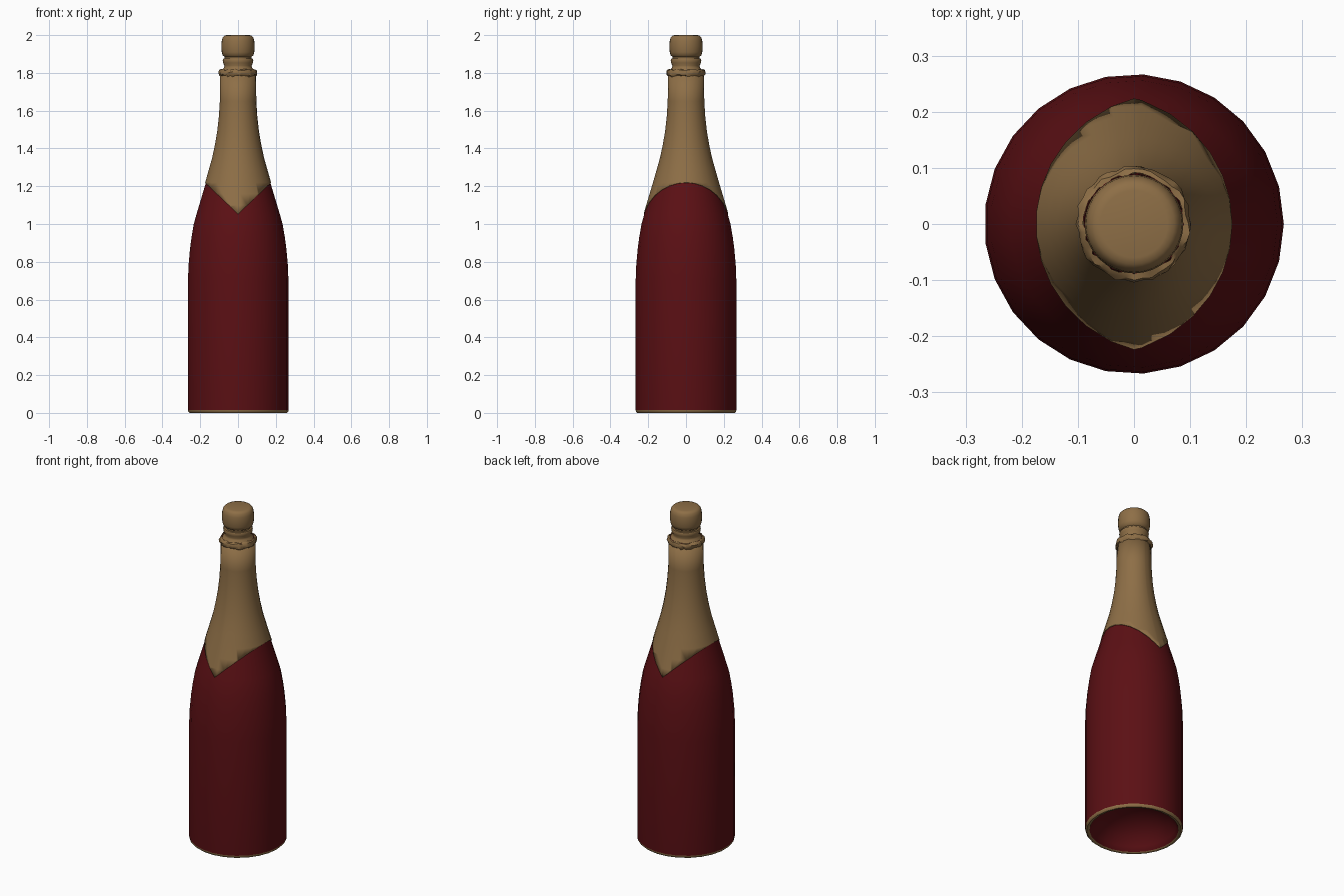
import bpy, bmesh, math, random
from mathutils import Vector

if "Cube" in bpy.data.objects:
    bpy.data.objects.remove(bpy.data.objects["Cube"])

random.seed(4)
SIDES = 25


def material(name, rgb):
    m = bpy.data.materials.new(name)
    m.diffuse_color = (*rgb, 1)
    m.use_nodes = True
    m.node_tree.nodes["Principled BSDF"].inputs["Base Color"].default_value = m.diffuse_color
    return m


RED = material("deep red glass", (0.105, 0.005, 0.007))
GOLD = material("dull gold foil", (0.27, 0.158, 0.062))


def lathe(profile, sides=SIDES, wobble=0.0):
    """Revolve (radius, height) points about z; radius 0 makes a pole."""
    bm = bmesh.new()
    rings = []
    for r, z in profile:
        if r == 0:
            rings.append([bm.verts.new((0, 0, z))] * sides)
            continue
        ring = []
        for i in range(sides):
            a = 2 * math.pi * i / sides
            rr = r + random.uniform(-wobble, wobble)
            zz = z + random.uniform(-wobble, wobble)
            ring.append(bm.verts.new((rr * math.cos(a), rr * math.sin(a), zz)))
        rings.append(ring)
    for low, high in zip(rings, rings[1:]):
        for i in range(sides):
            j = (i + 1) % sides
            quad = list(dict.fromkeys((low[i], low[j], high[j], high[i])))
            bm.faces.new(quad)
    bmesh.ops.recalc_face_normals(bm, faces=bm.faces)
    return bm


def finish(name, bm, mats, angle=40):
    me = bpy.data.meshes.new(name)
    bm.to_mesh(me)
    bm.free()
    ob = bpy.data.objects.new(name, me)
    bpy.context.collection.objects.link(ob)
    for m in mats:
        me.materials.append(m)
    bpy.ops.object.select_all(action='DESELECT')
    ob.select_set(True)
    bpy.context.view_layer.objects.active = ob
    bpy.ops.object.shade_smooth_by_angle(angle=math.radians(angle))
    return ob


# Shoulder and neck outline shared by the glass and the foil
shoulder = [(0.236, 1.0), (0.222, 1.05), (0.207, 1.1), (0.189, 1.16), (0.171, 1.22),
            (0.151, 1.29), (0.134, 1.35), (0.119, 1.42), (0.107, 1.49),
            (0.098, 1.57), (0.093, 1.65), (0.091, 1.79)]

# Glass body with a domed hollow underneath; the foot is gold
punt = [(0, 0.15), (0.07, 0.143), (0.14, 0.118), (0.195, 0.078), (0.23, 0.03), (0.243, 0.004)]
foot = [(0.25, 0.0), (0.259, 0.0), (0.266, 0.007), (0.267, 0.016)]
side = [(0.267, 0.7), (0.264, 0.78), (0.256, 0.87), (0.248, 0.93)]
bm = lathe(punt + foot + side + shoulder + [(0.089, 1.815), (0.0, 1.815)])
for f in bm.faces:
    c = f.calc_center_median()
    if c.z < 0.016 and c.xy.length > 0.235:
        f.material_index = 1
finish("bottle_body", bm, [RED, GOLD])

# Neck foil, cut to a V on front and back
bm = lathe([(r + 0.004, z) for r, z in shoulder])
bmesh.ops.bisect_plane(bm, geom=bm.verts[:] + bm.edges[:] + bm.faces[:],
                       plane_co=(0, 0, 0), plane_no=(1, 0, 0))
SLOPE, TIP = 0.95, 1.053
for s in (1, -1):
    faces = [f for f in bm.faces if f.calc_center_median().x * s > 0]
    edges = list({e for f in faces for e in f.edges})
    verts = list({v for f in faces for v in f.verts})
    bmesh.ops.bisect_plane(bm, geom=verts + edges + faces, plane_co=(0, 0, TIP),
                           plane_no=Vector((-SLOPE * s, 0, 1)).normalized())
below = []
for f in bm.faces:
    c = f.calc_center_median()
    if c.z < TIP + SLOPE * abs(c.x):
        below.append(f)
bmesh.ops.delete(bm, geom=below, context='FACES')
foil = finish("neck_foil", bm, [GOLD])
mod = foil.modifiers.new("thickness", 'SOLIDIFY')
mod.thickness = 0.004
mod.offset = -1

# Crumpled foil collar
bm = lathe([(0.093, 1.782), (0.1, 1.79), (0.102, 1.804), (0.097, 1.816), (0.088, 1.818)],
           sides=40, wobble=0.004)
finish("foil_collar", bm, [GOLD])

# Lip of the bottle under the stopper
bm = lathe([(0.09, 1.805), (0.084, 1.818), (0.074, 1.828), (0.072, 1.838), (0.079, 1.853),
            (0.081, 1.868), (0.078, 1.875), (0.07, 1.877), (0, 1.877)], sides=32)
finish("bottle_lip", bm, [GOLD])

# Stopper with rounded top
bm = lathe([(0, 1.87), (0.07, 1.87), (0.071, 1.885), (0.081, 1.892), (0.086, 1.91),
            (0.088, 1.94), (0.086, 1.97), (0.081, 1.988), (0.072, 1.997),
            (0.06, 2.0), (0, 2.0)], sides=32)
finish("stopper", bm, [GOLD])
